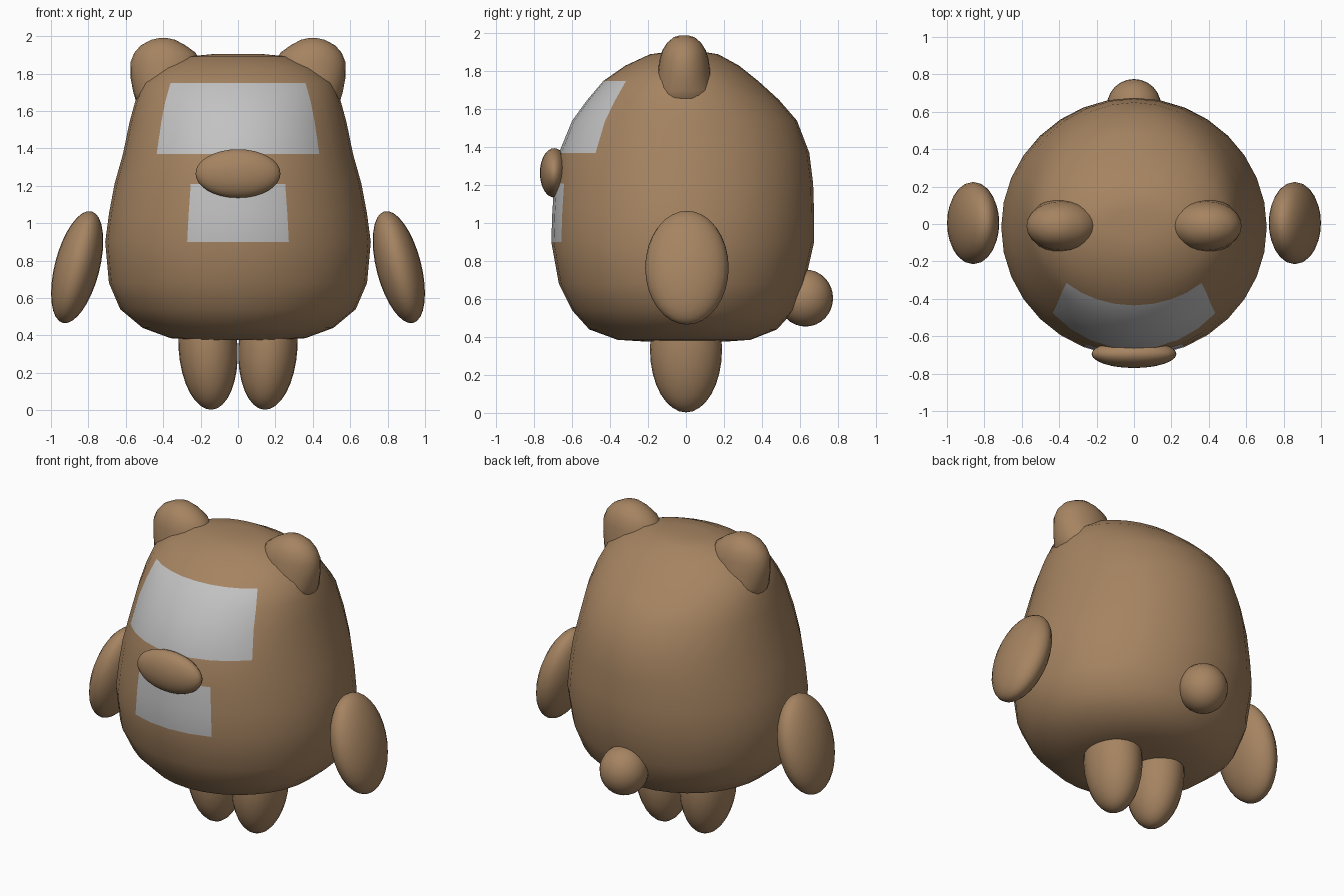
import bpy, bmesh, math

cube = bpy.data.objects.get("Cube")
if cube:
    bpy.data.objects.remove(cube, do_unlink=True)


def material(name, color):
    m = bpy.data.materials.new(name)
    m.use_nodes = True
    m.diffuse_color = color
    bsdf = m.node_tree.nodes["Principled BSDF"]
    bsdf.inputs["Base Color"].default_value = color
    bsdf.inputs["Roughness"].default_value = 0.8
    return m


brown = material("fur_brown", (0.38, 0.23, 0.12, 1))
grey = material("patch_grey", (0.54, 0.54, 0.54, 1))


def finish(name, bm, mats):
    bmesh.ops.recalc_face_normals(bm, faces=bm.faces)
    mesh = bpy.data.meshes.new(name)
    bm.to_mesh(mesh)
    bm.free()
    for m in mats:
        mesh.materials.append(m)
    for p in mesh.polygons:
        p.use_smooth = True
    obj = bpy.data.objects.new(name, mesh)
    bpy.context.collection.objects.link(obj)
    return obj


def loft(rings, segments):
    """Skin elliptical rings given as (z, centre x, centre y, radius x, radius y)."""
    bm = bmesh.new()
    loops = []
    for z, cx, cy, rx, ry in rings:
        angles = [math.tau * i / segments for i in range(segments)]
        loops.append([bm.verts.new((cx + rx * math.sin(a), cy - ry * math.cos(a), z))
                      for a in angles])
    for low, high in zip(loops, loops[1:]):
        for i in range(segments):
            j = (i + 1) % segments
            bm.faces.new((low[i], low[j], high[j], high[i]))
    bm.faces.new(loops[0])
    bm.faces.new(loops[-1])
    return bm


def ellipsoid(name, center, radii, tilt=0.0):
    bm = bmesh.new()
    bmesh.ops.create_uvsphere(bm, u_segments=24, v_segments=16, radius=1)
    obj = finish(name, bm, [brown])
    obj.location, obj.scale = center, radii
    obj.rotation_euler.y = tilt
    return obj


# Body: height, half width, front depth, back depth
profile = [
    (0.375, 0.20, 0.20, 0.20), (0.385, 0.36, 0.36, 0.34), (0.44, 0.51, 0.51, 0.48),
    (0.54, 0.63, 0.60, 0.57), (0.68, 0.69, 0.67, 0.625), (0.90, 0.71, 0.71, 0.675),
    (1.05, 0.69, 0.705, 0.675), (1.21, 0.66, 0.695, 0.67), (1.37, 0.615, 0.67, 0.65),
    (1.54, 0.58, 0.60, 0.585), (1.65, 0.55, 0.52, 0.49), (1.75, 0.51, 0.435, 0.38),
    (1.83, 0.41, 0.32, 0.28), (1.89, 0.28, 0.19, 0.17), (1.905, 0.12, 0.08, 0.08),
]
bm = loft([(z, 0, (b - f) / 2, w, (f + b) / 2) for z, w, f, b in profile], 32)

# Face and belly patches: (low, high, half angle from the front)
patches = [(1.37, 1.75, 45), (0.90, 1.21, 22.5)]
for face in bm.faces:
    c = face.calc_center_median()
    angle = math.degrees(math.atan2(abs(c.x), -c.y))
    if any(lo < c.z < hi and angle < limit for lo, hi, limit in patches):
        face.material_index = 1
finish("body", bm, [brown, grey])

# Ears, arms and legs, mirrored
ear = [
    (1.60, 0.40, 0.13, 0.17), (1.70, 0.385, 0.175, 0.155), (1.78, 0.38, 0.195, 0.14),
    (1.86, 0.39, 0.185, 0.13), (1.91, 0.39, 0.165, 0.115), (1.95, 0.40, 0.12, 0.09),
    (1.98, 0.40, 0.065, 0.055), (1.99, 0.40, 0.02, 0.02),
]
for side, s in (("left", 1), ("right", -1)):
    finish(side + "_ear", loft([(z, s * x, -0.01, rx, ry) for z, x, rx, ry in ear], 24), [brown])
    ellipsoid(side + "_arm", (s * 0.86, 0.005, 0.765), (0.12, 0.22, 0.308), s * -0.253)
    ellipsoid(side + "_leg", (s * 0.16, 0, 0.335), (0.158, 0.19, 0.333), s * 0.06)

# Muzzle and tail
ellipsoid("muzzle", (0, -0.695, 1.265), (0.227, 0.075, 0.13))
ellipsoid("tail", (0, 0.63, 0.605), (0.145, 0.145, 0.15))
